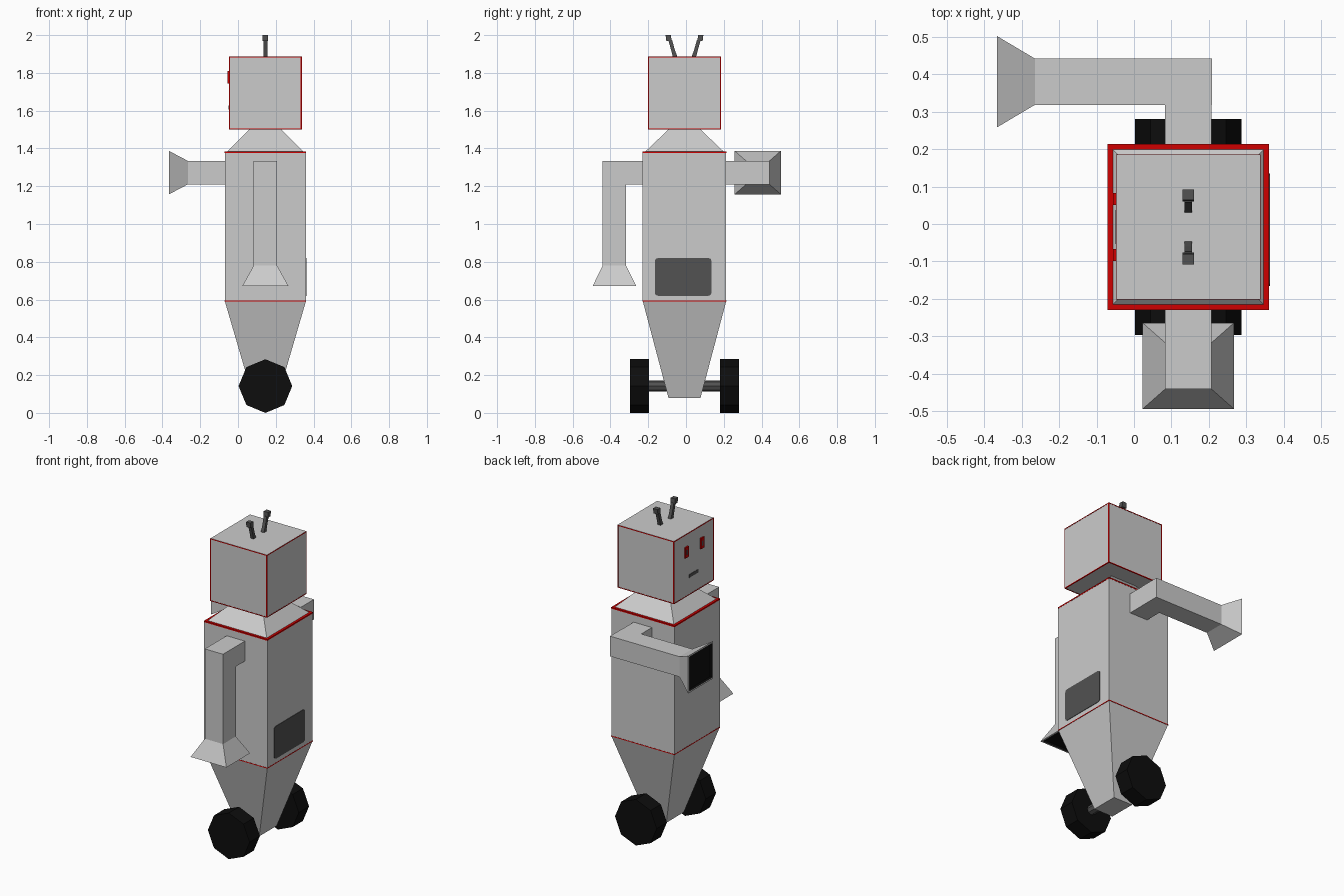
import bpy, bmesh, math
from mathutils import Vector

if "Cube" in bpy.data.objects:
    bpy.data.objects.remove(bpy.data.objects["Cube"])

CX, CY = 0.145, -0.008   # centre line of the body


def material(name, r, g, b):
    m = bpy.data.materials.new(name)
    m.diffuse_color = (r, g, b, 1)
    m.use_nodes = True
    m.node_tree.nodes["Principled BSDF"].inputs["Base Color"].default_value = m.diffuse_color
    return m


GREY = material("light grey", 0.6, 0.6, 0.6)
DARK = material("dark grey", 0.085, 0.085, 0.085)
BLACK = material("black", 0.004, 0.004, 0.004)
RED = material("red", 0.62, 0.0, 0.0)


def finish(name, bm, *mats):
    bmesh.ops.recalc_face_normals(bm, faces=bm.faces[:])
    me = bpy.data.meshes.new(name)
    bm.to_mesh(me)
    bm.free()
    for m in mats:
        me.materials.append(m)
    ob = bpy.data.objects.new(name, me)
    bpy.context.collection.objects.link(ob)
    return ob


def loft(name, axis, rings, mat, inner=None, inner_from=99):
    """Skin square sections (position, centre a, centre b, half a, half b) along an axis."""
    bm = bmesh.new()
    oa, ob_ = [i for i in range(3) if i != axis]
    loops = []
    for pos, ca, cb, ha, hb in rings:
        loop = []
        for sa, sb in ((-1, -1), (1, -1), (1, 1), (-1, 1)):
            p = Vector((0, 0, 0))
            p[axis], p[oa], p[ob_] = pos, ca + sa * ha, cb + sb * hb
            loop.append(bm.verts.new(p))
        loops.append(loop)
    bm.faces.new(loops[0])
    for k in range(len(loops) - 1):
        for i in range(4):
            j = (i + 1) % 4
            f = bm.faces.new((loops[k][i], loops[k][j], loops[k + 1][j], loops[k + 1][i]))
            f.material_index = int(k >= inner_from)
    cap = bm.faces.new(loops[-1])
    cap.material_index = int(inner is not None)
    return finish(name, bm, mat, *([inner] if inner else []))


def box(name, x0, x1, y0, y1, z0, z1, mat):
    cx, cy, hx, hy = (x0 + x1) / 2, (y0 + y1) / 2, (x1 - x0) / 2, (y1 - y0) / 2
    return loft(name, 2, [(z0, cx, cy, hx, hy), (z1, cx, cy, hx, hy)], mat)


def cylinder(name, y0, y1, z, r, sides, mat):
    bm = bmesh.new()
    rings = [[bm.verts.new((CX + r * math.sin(a), y, z + r * math.cos(a)))
              for a in (2 * math.pi * i / sides for i in range(sides))] for y in (y0, y1)]
    for ring in rings:
        bm.faces.new(ring)
    for i in range(sides):
        j = (i + 1) % sides
        bm.faces.new((rings[0][i], rings[0][j], rings[1][j], rings[1][i]))
    return finish(name, bm, mat)


# Torso, tapered base and sloping neck
HX, HY = 0.215, 0.221
loft("torso", 2, [(0.08, CX, CY, 0.065, 0.085), (0.592, CX, CY, HX, HY),
                  (1.378, CX, CY, HX, HY)], GREY)
loft("neck", 2, [(1.378, CX, CY, HX - 0.008, HY - 0.008), (1.505, CX, CY, 0.08, 0.08)], GREY)

# Red trim bands round the torso
loft("shoulder_trim", 2, [(1.376, CX, CY, HX + 0.001, HY + 0.001),
                          (1.384, CX, CY, HX + 0.001, HY + 0.001)], RED)
loft("waist_trim", 2, [(0.589, CX, CY, HX + 0.001, HY + 0.001),
                       (0.594, CX, CY, HX + 0.001, HY + 0.001)], RED)

# Head with thin red strips on its edges
H, Z0, Z1 = 0.192, 1.502, 1.887
box("head", CX - H, CX + H, CY - H, CY + H, Z0, Z1, GREY)
T, E = 0.003, 0.0012
for sx in (-1, 1):
    for sy in (-1, 1):
        x, y = CX + sx * (H + E - T), CY + sy * (H + E - T)
        box("head_corner_trim", x - T, x + T, y - T, y + T, Z0, Z1 - 0.001, RED)
for z in (Z0 - 0.001, Z1 - 0.006):
    for s in (-1, 1):
        y, x = CY + s * (H + E - T), CX + s * (H + E - T)
        box("head_edge_trim", CX - H, CX + H, y - T, y + T, z, z + 0.005, RED)
        box("head_edge_trim", x - T, x + T, CY - H, CY + H, z, z + 0.005, RED)

# Face on the -x side: eyes with dark pupils, and a mouth
FX = CX - H
for s in (-1, 1):
    y = CY + s * 0.075
    box("eye", FX - 0.009, FX + 0.005, y - 0.016, y + 0.016, 1.745, 1.81, RED)
    box("pupil", FX - 0.0095, FX, y - 0.006, y + 0.006, 1.762, 1.793, DARK)
box("mouth", FX - 0.002, FX + 0.005, CY - 0.045, CY + 0.045, 1.607, 1.627, DARK)

# Antennae leaning outwards: bent stem and block tip
for s in (-1, 1):
    loft("antenna_stem", 2, [(1.88, CX, CY + s * 0.048, 0.01, 0.012),
                             (1.925, CX, CY + s * 0.062, 0.01, 0.01),
                             (1.975, CX, CY + s * 0.076, 0.01, 0.01)], DARK)
    loft("antenna_tip", 2, [(1.968, CX, CY + s * 0.082, 0.015, 0.014),
                            (2.0, CX, CY + s * 0.086, 0.015, 0.014)], DARK)

# Dark panel with clipped corners on the +x side
panel = box("side_panel", CX + HX - 0.004, CX + HX + 0.003, -0.165, 0.135, 0.62, 0.82, DARK)
bm = bmesh.new()
bm.from_mesh(panel.data)
edges = [e for e in bm.edges if abs((e.verts[0].co - e.verts[1].co).x) > 0.005]
bmesh.ops.bevel(bm, geom=edges, offset=0.016, segments=2, profile=0.5, affect='EDGES')
bm.to_mesh(panel.data)
bm.free()


def forearm(name, axis, start, wrist, end, a, b):
    """Square arm flaring into an open cuff with a black inside."""
    w, f = 0.062, 0.115
    d = 1 if start > end else -1
    loft(name, axis, [(start, a, b, w, w), (wrist, a, b, w, w), (end, a, b, f + 0.007, f),
                      (end, a, b, f - 0.004, f - 0.01),
                      (end + d * 0.01, a, b, f - 0.008, f - 0.014)], GREY, BLACK, 3)


# Lowered arm on the front side, raised arm on the back side pointing to -x
box("front_shoulder", CX - 0.062, CX + 0.062, -0.32, -0.2, 1.21, 1.333, GREY)
forearm("front_arm", 2, 1.333, 0.78, 0.672, CX, -0.379)
box("back_shoulder", CX - 0.062, CX + 0.062, 0.2, 0.32, 1.21, 1.333, GREY)
forearm("back_arm", 0, 0.208, -0.265, -0.366, 0.38, 1.272)

# Wheels and axle
cylinder("axle", CY - 0.2, CY + 0.2, 0.142, 0.029, 8, DARK)
for s in (-1, 1):
    cylinder("wheel", CY + s * 0.189, CY + s * 0.289, 0.142, 0.142, 8, BLACK)
